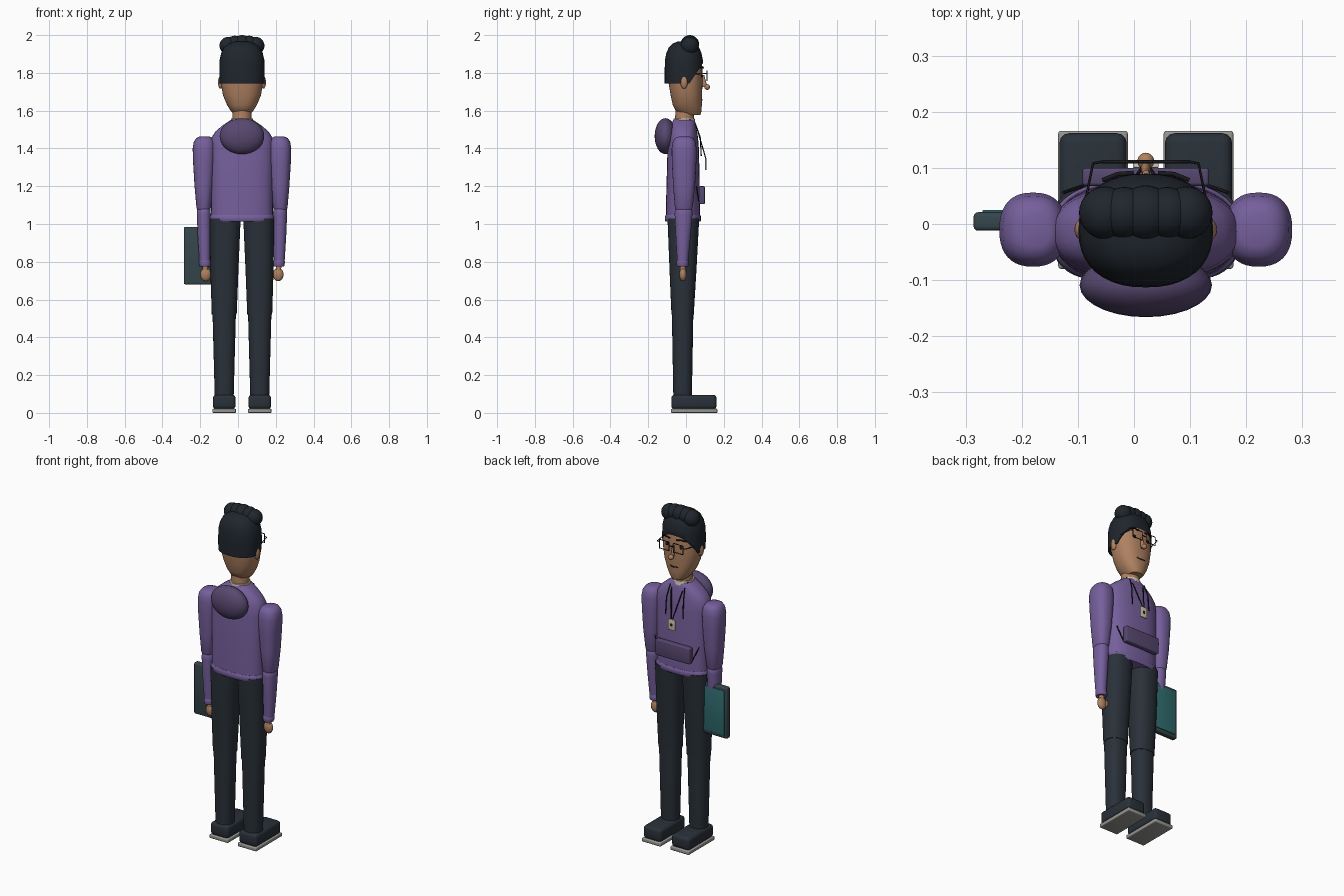
import bpy, bmesh
from math import sin, cos, pi, copysign
from mathutils import Vector

if "Cube" in bpy.data.objects:
    bpy.data.objects.remove(bpy.data.objects["Cube"])

CX = 0.021  # body centre line


def mat(name, r, g, b):
    m = bpy.data.materials.new(name)
    m.diffuse_color = (r, g, b, 1)
    m.use_nodes = True
    m.node_tree.nodes["Principled BSDF"].inputs["Base Color"].default_value = m.diffuse_color
    return m


PURPLE = mat("hoodie_purple", .18, .115, .33)
PLUM = mat("plum", .095, .065, .16)
DARK = mat("dark_cloth", .022, .03, .04)
HAIR = mat("hair_black", .014, .019, .026)
SKIN = mat("skin", .43, .22, .12)
SOLE = mat("sole_grey", .3, .3, .28)
CREAM = mat("cream", .62, .56, .43)
TEAL = mat("screen_teal", .03, .15, .16)
CASE = mat("case_slate", .035, .06, .07)
LINE = mat("line_black", .01, .01, .014)


def finish(bm, name, m, angle=40):
    bmesh.ops.recalc_face_normals(bm, faces=bm.faces)
    me = bpy.data.meshes.new(name)
    bm.to_mesh(me)
    bm.free()
    me.materials.append(m)
    ob = bpy.data.objects.new(name, me)
    bpy.context.collection.objects.link(ob)
    bpy.ops.object.select_all(action='DESELECT')
    ob.select_set(True)
    bpy.context.view_layer.objects.active = ob
    bpy.ops.object.shade_smooth_by_angle(angle=angle * pi / 180)
    return ob


def loft_bm(rings, p=2.0, n=40):
    """Stack of superellipse rings (x, y, z, rx, ry), capped."""
    bm = bmesh.new()
    loops = []
    for x, y, z, rx, ry in rings:
        loop = []
        for i in range(n):
            c, s = cos(2 * pi * i / n), sin(2 * pi * i / n)
            loop.append(bm.verts.new((x + rx * copysign(abs(c) ** (2 / p), c),
                                      y + ry * copysign(abs(s) ** (2 / p), s), z)))
        loops.append(loop)
    for a, b in zip(loops, loops[1:]):
        for i in range(n):
            j = (i + 1) % n
            bm.faces.new((a[i], a[j], b[j], b[i]))
    bm.faces.new(loops[0][::-1])
    bm.faces.new(loops[-1])
    return bm


def loft(name, m, rings, p=2.0):
    return finish(loft_bm(rings, p), name, m)


def ball(name, m, c, r):
    bm = bmesh.new()
    bmesh.ops.create_uvsphere(bm, u_segments=28, v_segments=16, radius=1)
    bmesh.ops.scale(bm, vec=r, verts=bm.verts)
    bmesh.ops.translate(bm, vec=c, verts=bm.verts)
    return finish(bm, name, m)


def box(name, m, lo, hi, bevel=0.0):
    bm = bmesh.new()
    bmesh.ops.create_cube(bm, size=1)
    lo, hi = Vector(lo), Vector(hi)
    bmesh.ops.scale(bm, vec=hi - lo, verts=bm.verts)
    bmesh.ops.translate(bm, vec=(lo + hi) / 2, verts=bm.verts)
    if bevel:
        bmesh.ops.bevel(bm, geom=bm.edges[:], offset=bevel, segments=3, profile=.5, affect='EDGES')
    return finish(bm, name, m)


def rod(name, m, pts, r=.003, cyclic=False):
    cu = bpy.data.curves.new(name, 'CURVE')
    cu.dimensions = '3D'
    cu.bevel_depth, cu.bevel_resolution, cu.use_fill_caps = r, 1, True
    sp = cu.splines.new('POLY')
    sp.points.add(len(pts) - 1)
    for q, co in zip(sp.points, pts):
        q.co = (*co, 1)
    sp.use_cyclic_u = cyclic
    cu.materials.append(m)
    ob = bpy.data.objects.new(name, cu)
    bpy.context.collection.objects.link(ob)
    return ob


# Head, neck and collar
loft("head", SKIN, [(CX, .03, 1.577, .04, .045), (CX, .014, 1.595, .057, .067), (CX, .007, 1.63, .079, .077),
                    (CX, .002, 1.68, .1, .083), (CX, -.003, 1.75, .113, .09), (CX, -.006, 1.84, .113, .092),
                    (CX, -.008, 1.9, .1, .08), (CX, -.008, 1.94, .05, .045)], 2.3)
loft("neck", SKIN, [(CX, -.01, 1.5, .052, .05), (CX, -.005, 1.62, .05, .05)])
loft("shirt_collar", CREAM, [(CX, -.01, 1.535, .062, .06), (CX, -.01, 1.558, .058, .056)])

# Hair cap, cut along a slanted hairline
bm = loft_bm([(CX, -.011, 1.745, .119, .102), (CX, -.011, 1.82, .12, .102), (CX, -.011, 1.87, .118, .1),
              (CX, -.011, 1.905, .11, .093), (CX, -.011, 1.935, .094, .08), (CX, -.011, 1.955, .07, .06),
              (CX, -.011, 1.967, .035, .03)], 2.3)
cut = bmesh.ops.bisect_plane(bm, geom=bm.verts[:] + bm.edges[:] + bm.faces[:], plane_co=(0, .085, 1.845),
                             plane_no=(0, .1, -.065), clear_outer=True)
bmesh.ops.holes_fill(bm, edges=[e for e in bm.edges if e.is_boundary], sides=0)
finish(bm, "hair_cap", HAIR)
for i, (dx, z, r) in enumerate([(-.072, 1.944, .047), (-.038, 1.951, .046), (0, 1.951, .049),
                                (.038, 1.951, .046), (.072, 1.944, .047)]):
    ball(f"hair_curl_{i + 1}", HAIR, (CX + dx, .02, z), (r, r, r))

# Face
ball("nose", SKIN, (CX, .112, 1.725), (.015, .015, .015))
loft("nose_bridge", SKIN, [(CX, .1, 1.725, .009, .014), (CX, .088, 1.79, .006, .008)])
rod("mouth", LINE, [(CX - .026, .083, 1.66), (CX, .086, 1.657), (CX + .026, .083, 1.66)])
rod("glasses_bridge", LINE, [(CX - .014, .111, 1.79), (CX + .014, .111, 1.79)])

# Hoodie body, hem, hood and pocket
loft("hoodie_body", PURPLE, [(CX, -.016, 1.03, .164, .09), (CX, -.016, 1.1, .163, .09), (CX, -.015, 1.25, .164, .087),
                             (CX, -.015, 1.4, .166, .083), (CX, -.014, 1.455, .163, .078),
                             (CX, -.014, 1.49, .14, .072), (CX, -.013, 1.52, .105, .066),
                             (CX, -.012, 1.545, .068, .058), (CX, -.012, 1.555, .05, .05)], 2.5)
loft("hoodie_hem", PURPLE, [(CX, -.016, 1.012, .164, .091), (CX, -.016, 1.02, .17, .096),
                            (CX, -.016, 1.04, .17, .096), (CX, -.016, 1.048, .164, .091)], 2.5)
ball("hood", PLUM, (CX, -.109, 1.465), (.118, .057, .095))
box("front_pocket", PLUM, (CX - .113, .068, 1.105), (CX + .113, .1, 1.2), .006)

# Lanyard badge
box("badge", CREAM, (CX - .023, .1, 1.285), (CX + .023, .108, 1.35), .002)
box("badge_mark", LINE, (CX - .007, .107, 1.31), (CX + .007, .1095, 1.325))

# Tablet under one arm
box("tablet_case", CASE, (-.286, -.012, .68), (-.115, .021, .985), .008)
box("tablet_screen", TEAL, (-.27, .018, .7), (-.131, .025, .967), .002)

for s, side in ((-1, "left"), (1, "right")):
    def X(d):
        return CX + s * d

    # Face halves: ear, brow, eye, glasses
    ball(side + "_ear", SKIN, (X(.113), -.01, 1.75), (.014, .019, .034))
    rod(side + "_brow", LINE, [(X(.022), .091, 1.826), (X(.05), .089, 1.831), (X(.077), .078, 1.826)], .004)
    ball(side + "_eye", LINE, (X(.046), .085, 1.784), (.009, .005, .009))
    rod(side + "_glasses_rim", LINE, [(X(.014), .111, 1.76), (X(.078), .111, 1.76), (X(.078), .111, 1.812),
                                      (X(.014), .111, 1.812)], .003, True)
    rod(side + "_glasses_temple", LINE, [(X(.078), .111, 1.797), (X(.094), .108, 1.797), (X(.116), 0, 1.79)], .0025)

    # Sleeve, cuff and hand
    loft(side + "_upper_sleeve", PURPLE,
         [(X(.203), -.012, 1.07, .03, .04), (X(.203), -.012, 1.085, .038, .047), (X(.202), -.01, 1.2, .049, .058),
          (X(.201), -.01, 1.33, .058, .065), (X(.201), -.01, 1.4, .06, .066), (X(.2), -.01, 1.435, .055, .06),
          (X(.199), -.01, 1.455, .043, .048), (X(.198), -.01, 1.462, .028, .03)], 2.4)
    loft(side + "_lower_sleeve", PURPLE,
         [(X(.197), -.018, .79, .028, .028), (X(.2), -.015, .93, .034, .039), (X(.202), -.013, 1.05, .037, .047),
          (X(.202), -.013, 1.075, .036, .046), (X(.202), -.013, 1.088, .028, .036)], 2.2)
    loft(side + "_cuff", PURPLE, [(X(.195), -.018, .775, .028, .029), (X(.195), -.018, .782, .031, .032),
                                  (X(.196), -.018, .802, .031, .032), (X(.196), -.018, .808, .028, .029)])
    ball(side + "_hand", SKIN, (X(.192), -.016, .733), (.028, .019, .036))
    rod(side + "_wrist", SKIN, [(X(.193), -.017, .74), (X(.195), -.017, .79)], .016)
    ball(side + "_thumb", SKIN, (X(.168), -.006, .735), (.009, .009, .02))

    # Trouser leg and shoe
    loft(side + "_thigh", DARK, [(X(.094), -.018, .52, .066, .059), (X(.093), -.016, .75, .074, .071),
                                 (X(.089), -.014, 1.03, .082, .084)], 2.3)
    loft(side + "_shin", DARK, [(X(.094), -.018, .08, .05, .049), (X(.094), -.018, .53, .062, .057)], 2.3)
    box(side + "_shoe", DARK, (X(.094) - .06, -.078, .02), (X(.094) + .06, .162, .096), .018)
    box(side + "_shoe_sole", SOLE, (X(.094) - .062, -.08, 0), (X(.094) + .062, .166, .022), .005)

    # Cords on the chest and pocket edge lines
    rod(side + "_lanyard_strap", LINE, [(X(.05), .02, 1.555), (X(.035), .06, 1.5), (X(.004), .104, 1.35)])
    rod(side + "_drawstring", LINE, [(X(.048), .05, 1.53), (X(.056), .075, 1.46), (X(.058), .081, 1.36)])
    rod(side + "_pocket_edge", LINE, [(X(.112), .068, 1.12), (X(.147), .056, 1.2)])
